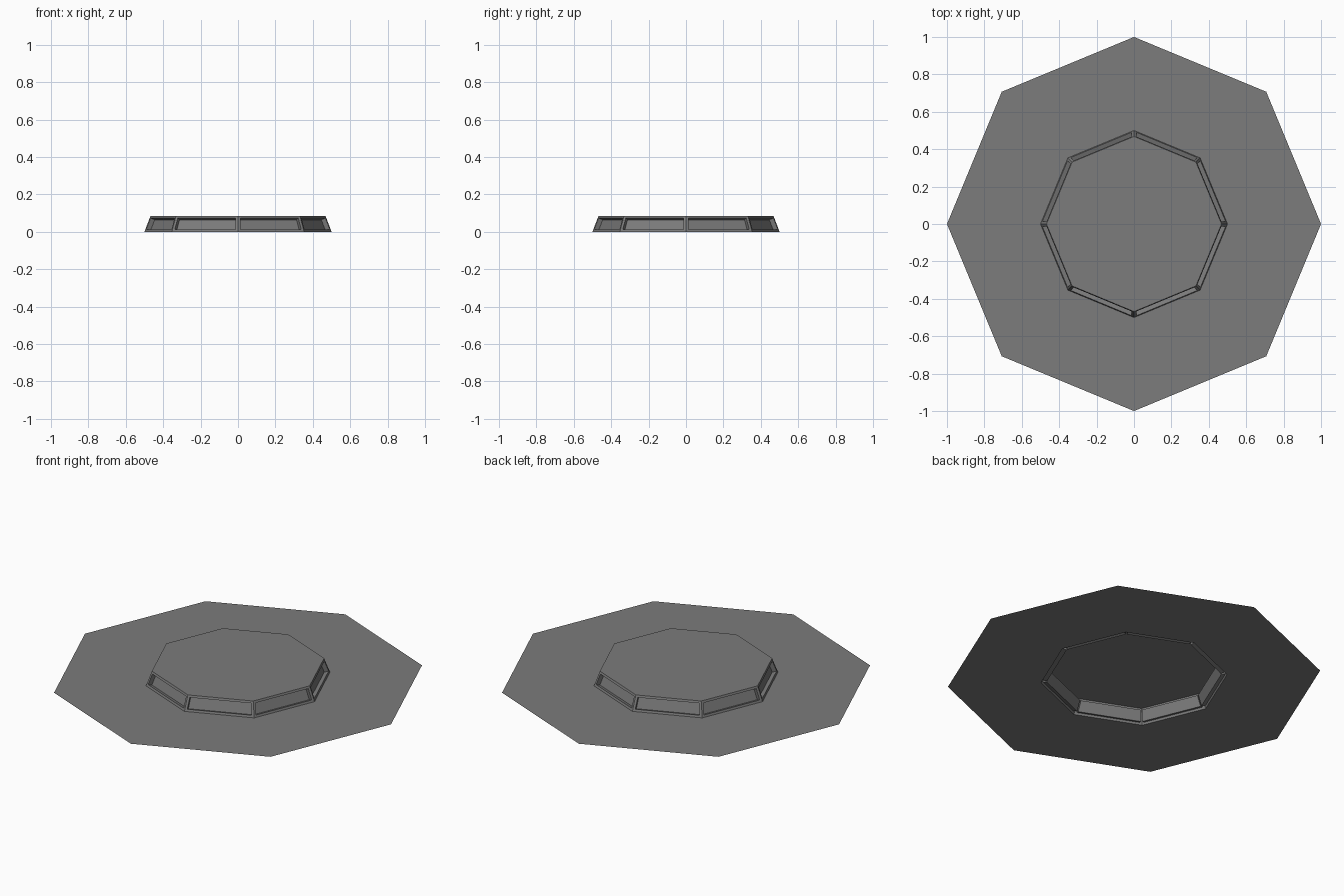
import bpy, bmesh, math

if "Cube" in bpy.data.objects:
    bpy.data.objects.remove(bpy.data.objects["Cube"])

mat = bpy.data.materials.new("mid grey")
mat.diffuse_color = (0.2, 0.2, 0.2, 1)
mat.use_nodes = True
mat.node_tree.nodes["Principled BSDF"].inputs["Base Color"].default_value = mat.diffuse_color

SIDES = 8


def ring(bm, radius, z):
    return [bm.verts.new((radius * math.cos(i * math.tau / SIDES),
                          radius * math.sin(i * math.tau / SIDES), z))
            for i in range(SIDES)]


def bridge(bm, lower, upper):
    return [bm.faces.new((lower[i], lower[(i + 1) % SIDES],
                          upper[(i + 1) % SIDES], upper[i]))
            for i in range(SIDES)]


def finish(bm, name):
    mesh = bpy.data.meshes.new(name)
    bm.to_mesh(mesh)
    bm.free()
    mesh.materials.append(mat)
    obj = bpy.data.objects.new(name, mesh)
    bpy.context.collection.objects.link(obj)


# flat octagonal skirt, open in the middle
bm = bmesh.new()
bridge(bm, ring(bm, 1.0, 0), ring(bm, 0.5, 0))
finish(bm, "ground_skirt")

# raised platform: sloped walls with recessed panels, and a flat top
bm = bmesh.new()
top = ring(bm, 0.468, 0.085)
walls = bridge(bm, ring(bm, 0.5, 0), top)
bm.faces.new(top)
bm.normal_update()
bmesh.ops.inset_individual(bm, faces=walls, thickness=0.013, use_even_offset=True)
bmesh.ops.inset_individual(bm, faces=walls, thickness=0.0005, depth=-0.025,
                           use_even_offset=True)
finish(bm, "raised_platform")
